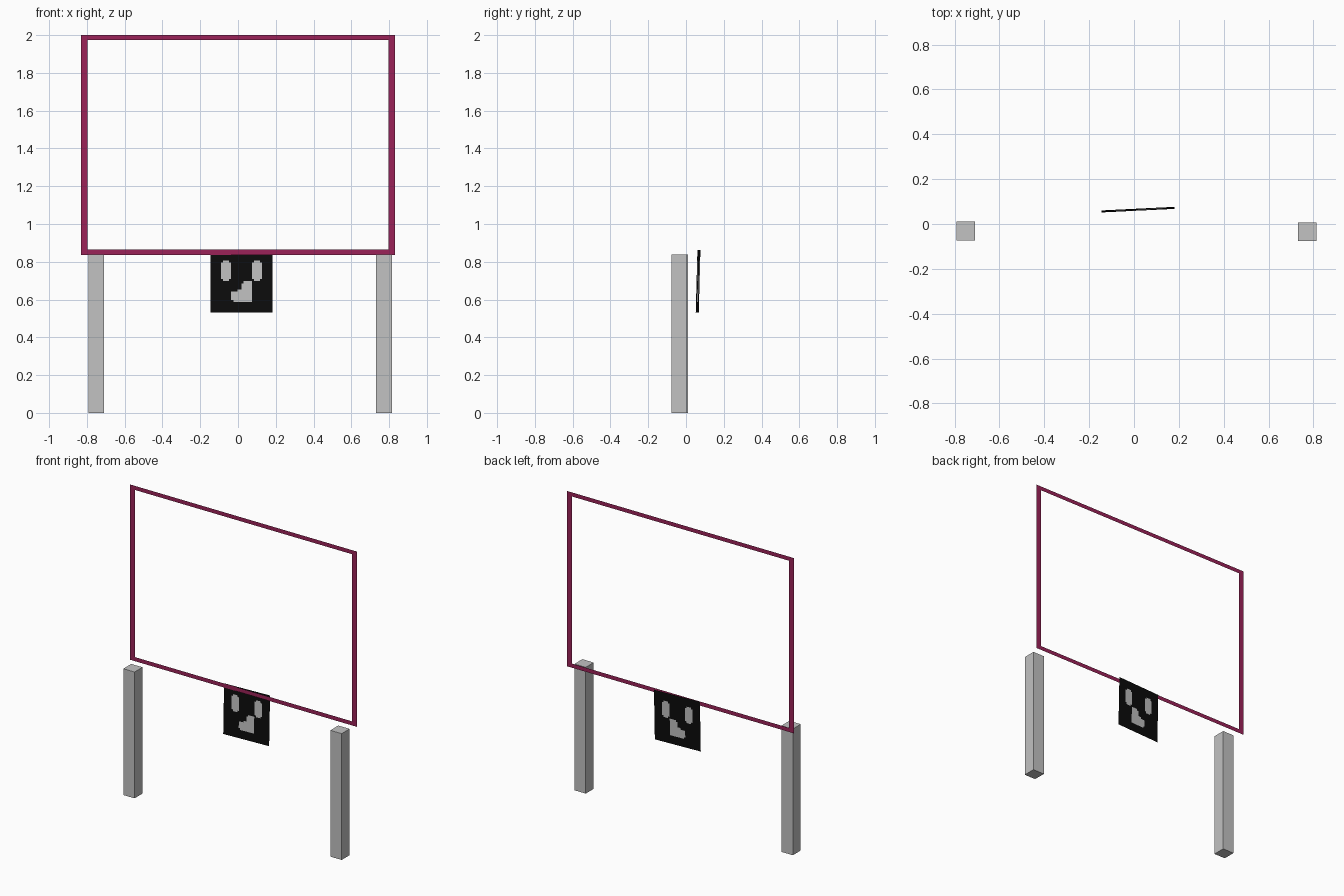
import bpy, bmesh

if "Cube" in bpy.data.objects:
    bpy.data.objects.remove(bpy.data.objects["Cube"])


def material(name, r, g, b):
    m = bpy.data.materials.new(name)
    m.diffuse_color = (r, g, b, 1)
    m.use_nodes = True
    m.node_tree.nodes["Principled BSDF"].inputs["Base Color"].default_value = m.diffuse_color
    return m


grey = material("light grey", 0.54, 0.54, 0.54)
magenta = material("dark magenta", 0.328, 0.016, 0.098)
black = material("black", 0.0035, 0.0035, 0.0035)


def add_object(name, bm, *mats):
    mesh = bpy.data.meshes.new(name)
    bm.to_mesh(mesh)
    bm.free()
    ob = bpy.data.objects.new(name, mesh)
    for m in mats:
        mesh.materials.append(m)
    bpy.context.collection.objects.link(ob)
    return ob


# Two square posts
def post(name, cx, cy, size=0.083, height=0.838):
    bm = bmesh.new()
    bmesh.ops.create_cube(bm, size=1)
    for v in bm.verts:
        v.co = (cx + v.co.x * size, cy + v.co.y * size, (v.co.z + 0.5) * height)
    add_object(name, bm, grey)


post("left_post", -0.75, -0.031)
post("right_post", 0.773, -0.035)

# Flat border: outer rectangle joined to an inner one
FRAME_Y, Z0, Z1, HALF = 0.057, 0.837, 2.0, 0.832
BAR_X, BAR_Z = 0.036, 0.027
bm = bmesh.new()


def rectangle(dx, dz):
    x, lo, hi = HALF - dx, Z0 + dz, Z1 - dz
    return [bm.verts.new((px, FRAME_Y, pz))
            for px, pz in ((-x, lo), (x, lo), (x, hi), (-x, hi))]


outer, inner = rectangle(0, 0), rectangle(BAR_X, BAR_Z)
for i in range(4):
    j = (i + 1) % 4
    bm.faces.new((outer[i], outer[j], inner[j], inner[i]))
add_object("border_frame", bm, magenta)

# Thin, slightly turned sign with a blocky face, cut into a grid of cells
N = 30
CX, CZ, W, H = 0.0185, 0.697, 0.326, 0.333
# patches as column from/to, row from/to, counted from the top left
PATCHES = [
    (5, 10, 6, 14), (6, 9, 5, 15),          # left eye
    (20, 25, 6, 14), (21, 24, 5, 15),       # right eye
    (15, 20, 16, 25), (16, 20, 15, 16),     # mouth, upright part
    (13, 20, 19, 25), (10, 20, 20, 24), (11, 19, 24, 25),  # mouth, lower part
]
bm = bmesh.new()


def sign_point(c, r):
    u, v = c / N - 0.5, 0.5 - r / N
    return (CX + u * W, 0.064 + 0.016 * u + 0.009 * v, CZ + v * H)


grid = [[bm.verts.new(sign_point(c, r)) for c in range(N + 1)] for r in range(N + 1)]
for r in range(N):
    for c in range(N):
        f = bm.faces.new((grid[r + 1][c], grid[r + 1][c + 1], grid[r][c + 1], grid[r][c]))
        f.material_index = int(any(a <= c < b and t <= r < e for a, b, t, e in PATCHES))
add_object("face_sign", bm, black, grey)
